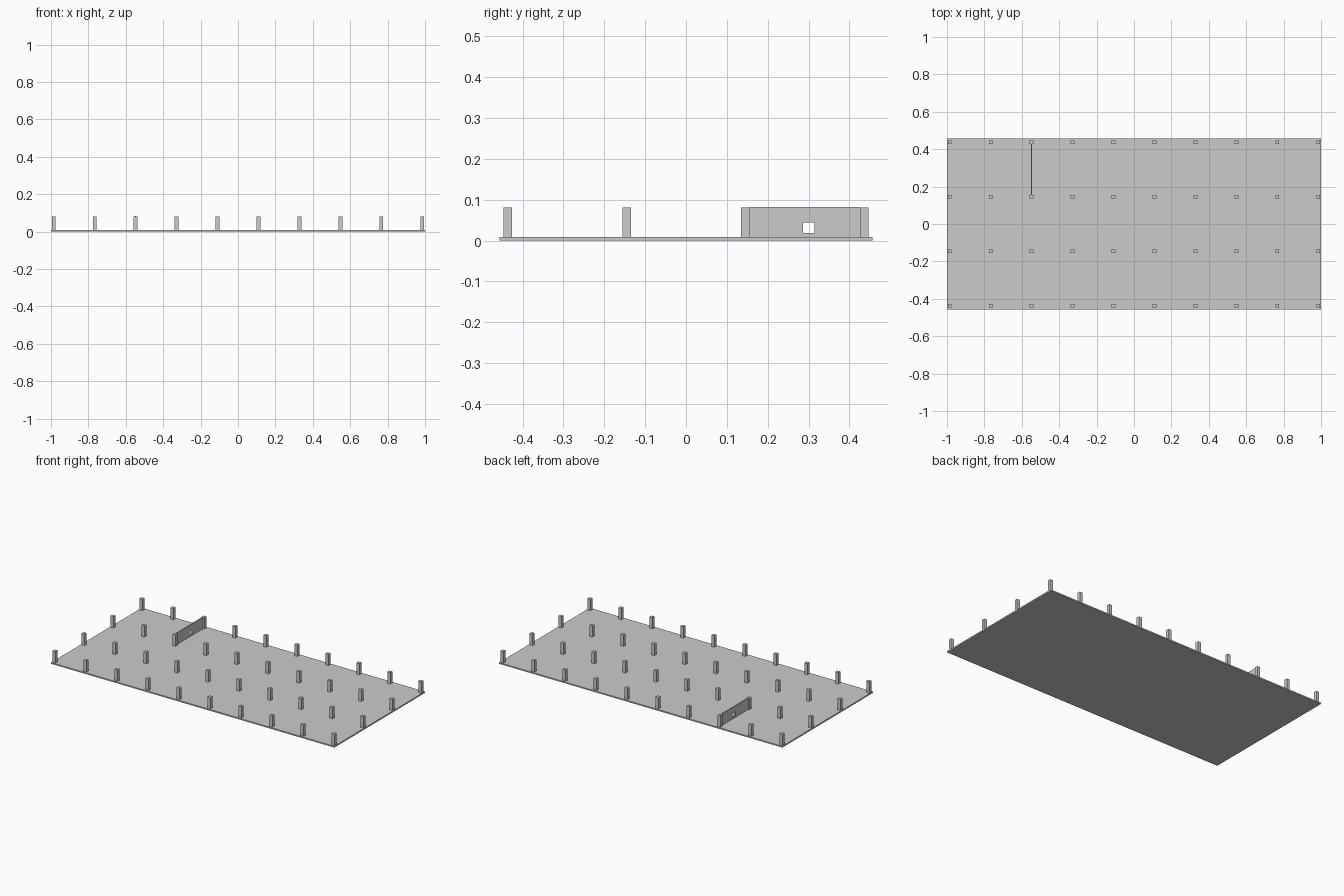
import bpy, bmesh

if "Cube" in bpy.data.objects:
    bpy.data.objects.remove(bpy.data.objects["Cube"])

SLAB_TOP = 0.0085
COL_TOP = 0.081
COL_W = 0.0208
COL_X = [-0.985 + i * 1.97 / 9 for i in range(10)]
COL_Y = [-0.437 + j * 0.874 / 3 for j in range(4)]


def make_object(name, bm):
    bmesh.ops.recalc_face_normals(bm, faces=bm.faces)
    mesh = bpy.data.meshes.new(name)
    bm.to_mesh(mesh)
    bm.free()
    obj = bpy.data.objects.new(name, mesh)
    bpy.context.collection.objects.link(obj)
    return obj


def box(name, lo, hi):
    bm = bmesh.new()
    bmesh.ops.create_cube(bm, size=1)
    for v in bm.verts:
        v.co = [(a + b) / 2 + c * (b - a) for a, b, c in zip(lo, hi, v.co)]
    return make_object(name, bm)


# Floor slab
box("floor_slab", (-1, -0.457, 0), (1, 0.457, SLAB_TOP))

# Grid of square columns
h = COL_W / 2
for i, x in enumerate(COL_X):
    for j, y in enumerate(COL_Y):
        box(f"column_{i}_{j}", (x - h, y - h, SLAB_TOP), (x + h, y + h, COL_TOP))


# Wall panel between two columns, with a window opening through it
def rect(y0, y1, z0, z1):
    return [(y0, z0), (y1, z0), (y1, z1), (y0, z1)]


wall_x, half_t = COL_X[2], 0.003
outer = rect(COL_Y[2] + h, COL_Y[3] - h, SLAB_TOP, 0.082)
inner = rect(0.286, 0.315, 0.0185, 0.0445)
bm = bmesh.new()
rings = [[bm.verts.new((wall_x + s * half_t, y, z)) for y, z in loop]
         for loop, s in ((outer, -1), (outer, 1), (inner, 1), (inner, -1))]
for r in range(4):
    a, b = rings[r], rings[(r + 1) % 4]
    for k in range(4):
        n = (k + 1) % 4
        bm.faces.new((a[k], a[n], b[n], b[k]))
make_object("window_wall", bm)
